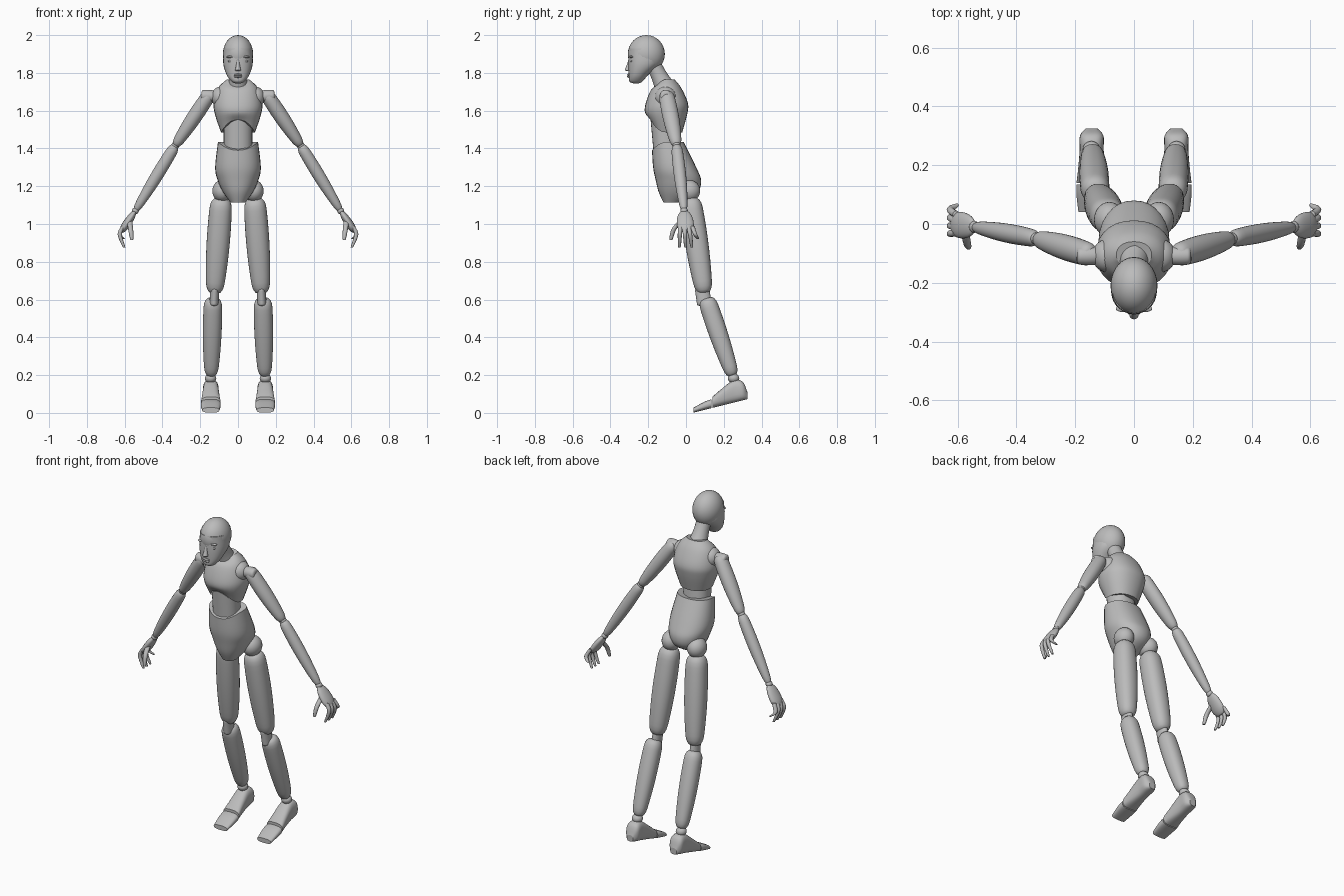
import bpy, bmesh
from math import cos, sin, pi, sqrt, copysign
from mathutils import Vector, Matrix

cube = bpy.data.objects.get("Cube")
if cube:
    bpy.data.objects.remove(cube)

GREY = (.5, .5, .5, 1)
material = bpy.data.materials.new("matte grey")
material.use_nodes = True
material.diffuse_color = GREY
shader = next(n for n in material.node_tree.nodes if n.type == 'BSDF_PRINCIPLED')
shader.inputs["Base Color"].default_value = GREY
X, Y, Z = Vector((1, 0, 0)), Vector((0, 1, 0)), Vector((0, 0, 1))


def finish(name, bm):
    """Turn a mesh into a smooth shaded object; edges already marked stay sharp."""
    bmesh.ops.recalc_face_normals(bm, faces=bm.faces)
    for face in bm.faces:
        face.smooth = True
    mesh = bpy.data.meshes.new(name)
    bm.to_mesh(mesh)
    bm.free()
    mesh.materials.append(material)
    bpy.context.collection.objects.link(bpy.data.objects.new(name, mesh))


def spline(rows, steps=5):
    """Fill in smooth in-between rows through the given ones."""
    rows = [Vector(row) for row in rows]
    padded = [rows[0]] + rows + [rows[-1]]
    result = []
    for before, start, end, after in zip(padded, padded[1:], padded[2:], padded[3:]):
        for step in range(steps):
            t = step / steps
            curve = (end - before) * t + (before * 2 - start * 5 + end * 4 - after) * t ** 2
            curve += (start * 3 - before - end * 3 + after) * t ** 3
            result.append(start + curve / 2)
    return result + [rows[-1]]


def loft(name, rings, power=2.0, sides=28):
    """Skin rings of centre, two half axes and the lift of the front edge."""
    bm = bmesh.new()
    loops = []
    for centre, across, deep, lift in rings:
        loop = []
        for i in range(sides):
            angle = 2 * pi * i / sides
            u, v = (copysign(abs(k) ** (2 / power), k) for k in (cos(angle), sin(angle)))
            rise = lift * max(0, -sin(angle)) ** 2
            loop.append(bm.verts.new(centre + across * u + deep * v + Z * rise))
        loops.append(loop)
    for low, high in zip(loops, loops[1:]):
        for i in range(sides):
            j = (i + 1) % sides
            bm.faces.new((low[i], low[j], high[j], high[i]))
    for loop in (loops[0], loops[-1]):
        for edge in bm.faces.new(loop).edges:
            edge.smooth = False
    finish(name, bm)


def shell(name, rows):
    """Body shell from rows of height, front, back, half width and front lift."""
    loft(name, [(Vector((0, (front + back) / 2, z)), X * width, Y * (back - front) / 2, lift)
                for z, front, back, width, lift in spline(rows)], power=2.2)


def limb(name, start, end, radii, depth=1.0, power=2.0, rounding=.1, count=18):
    """Limb with start, middle and end radius, and rounded ends."""
    start, end = Vector(start), Vector(end)
    along = (end - start).normalized()
    deep = (Y - along * along.y).normalized()
    across = deep.cross(along)
    first, middle, last = radii
    control = 2 * middle - (first + last) / 2
    rings = []
    for i in range(count + 1):
        t = (1 - cos(pi * i / count)) / 2
        radius = first * (1 - t) ** 2 + 2 * control * t * (1 - t) + last * t ** 2
        inset = 1 - min(1, min(t, 1 - t) / rounding)
        radius *= (1 + sqrt(1 - inset ** 2)) / 2
        rings.append((start.lerp(end, t), across * radius, deep * radius * depth, 0))
    loft(name, rings, power)


def ball(name, centre, radii):
    bm = bmesh.new()
    bmesh.ops.create_uvsphere(bm, u_segments=28, v_segments=16, radius=1)
    place = Matrix.Translation(centre) @ Matrix.Diagonal((*radii, 1))
    bmesh.ops.transform(bm, verts=bm.verts, matrix=place)
    finish(name, bm)


def digit(name, points, thickness):
    """Bent finger that tapers towards its tip."""
    path = spline(points)
    rings = []
    for i, point in enumerate(path):
        t = i / (len(path) - 1)
        radius = thickness * (1 - t ** 3 / 2)
        rings.append((point, X * radius, Y * radius, 0))
    loft(name, rings, sides=12)


def foot_piece(name, middle, rows):
    """Foot section from rows of depth, top height and half width on a sloping sole."""
    rings = []
    for y, top, width in spline(rows):
        sole = max(0, (y - .035) / 4)
        rings.append((Vector((middle, y, (top + sole) / 2)), X * width, Z * (top - sole) / 2, 0))
    loft(name, rings, power=2.8)


# Head and neck
ball("cranium", (0, -.21, 1.9), (.08, .098, .1))
shell("face", [(1.93, -.303, -.14, .074, 0), (1.85, -.305, -.14, .078, 0),
               (1.79, -.303, -.2, .06, 0), (1.755, -.3, -.23, .035, 0), (1.745, -.28, -.25, .015, 0)])
limb("nose", (0, -.298, 1.87), (0, -.31, 1.81), (.007, .01, .017))
for z in (1.78, 1.79):
    ball("lower_lip" if z < 1.785 else "upper_lip", (0, -.302, z), (.022, .01, .006))
limb("neck", (0, -.18, 1.86), (0, -.105, 1.71), (.043, .043, .06), rounding=.01)

# Torso shells
shell("chest", [(1.485, -.19, -.02, .09, .07), (1.58, -.217, .006, .122, .01),
                (1.64, -.213, .01, .128, 0), (1.72, -.185, -.025, .105, -.01),
                (1.765, -.15, -.06, .06, -.03)])
shell("abdomen", [(1.36, -.17, -.03, .076, 0), (1.58, -.19, -.05, .076, 0)])
shell("pelvis", [(1.115, -.12, -.03, .04, 0), (1.17, -.145, .06, .08, 0),
                 (1.23, -.16, .08, .107, 0), (1.3, -.174, .054, .121, 0),
                 (1.435, -.18, -.012, .106, -.045)])

for sign, side in ((1, "left_"), (-1, "right_")):
    def at(x, y, z):
        return sign * x, y, z

    # Eyes
    ball(side + "eye", at(.04, -.289, 1.862), (.014, .007, .006))
    ball(side + "brow", at(.036, -.288, 1.885), (.026, .012, .007))

    # Arm
    shoulder, elbow, wrist = at(.145, -.106, 1.695), at(.332, -.05, 1.415), at(.543, -.01, 1.07)
    ball(side + "shoulder_ball", at(.092, -.108, 1.672), (.05, .056, .055))
    limb(side + "shoulder_link", at(.1, -.108, 1.675), at(.195, -.108, 1.68), (.024, .032, .028))
    limb(side + "upper_arm", shoulder, elbow, (.035, .039, .024), depth=1.1)
    ball(side + "elbow", elbow, (.021, .021, .021))
    limb(side + "forearm", elbow, wrist, (.028, .032, .018))
    ball(side + "wrist", wrist, (.018, .02, .018))

    # Hand with fanned fingers
    limb(side + "palm", wrist, at(.617, 0, .96), (.012, .021, .018), depth=2.1, rounding=.3)
    for i, finger in enumerate(("index", "middle", "ring", "little")):
        root = .021 * i - .03
        spread = .033 * i - .035
        tip = .92 if finger == "little" else .875
        digit(side + finger + "_finger", [at(.605, root, .99), at(.626, (root + spread) / 2, .945),
                                          at(.602, spread, tip)], .012)
    digit(side + "thumb", [at(.575, -.025, 1.02), at(.568, -.065, .97), at(.562, -.08, .915)], .014)

    # Leg
    limb(side + "thigh", at(.088, .022, 1.135), at(.124, .096, .635), (.056, .061, .044), power=2.2)
    ball(side + "hip_ball", at(.084, .015, 1.175), (.052, .06, .058))
    limb(side + "knee", at(.123, .084, .665), at(.127, .098, .57), (.024, .024, .024), depth=1.6)
    limb(side + "shin", at(.132, .108, .605), at(.142, .247, .198), (.047, .049, .034), power=2.2)
    ball(side + "ankle", at(.145, .252, .183), (.03, .03, .026))

    # Foot in two hinged pieces
    foot_piece(side + "foot", sign * .144, [(.325, .11, .02), (.3, .165, .04), (.25, .172, .041),
                                            (.18, .12, .047), (.14, .085, .052)])
    foot_piece(side + "toes", sign * .144, [(.135, .072, .052), (.1, .06, .052), (.04, .028, .045)])
